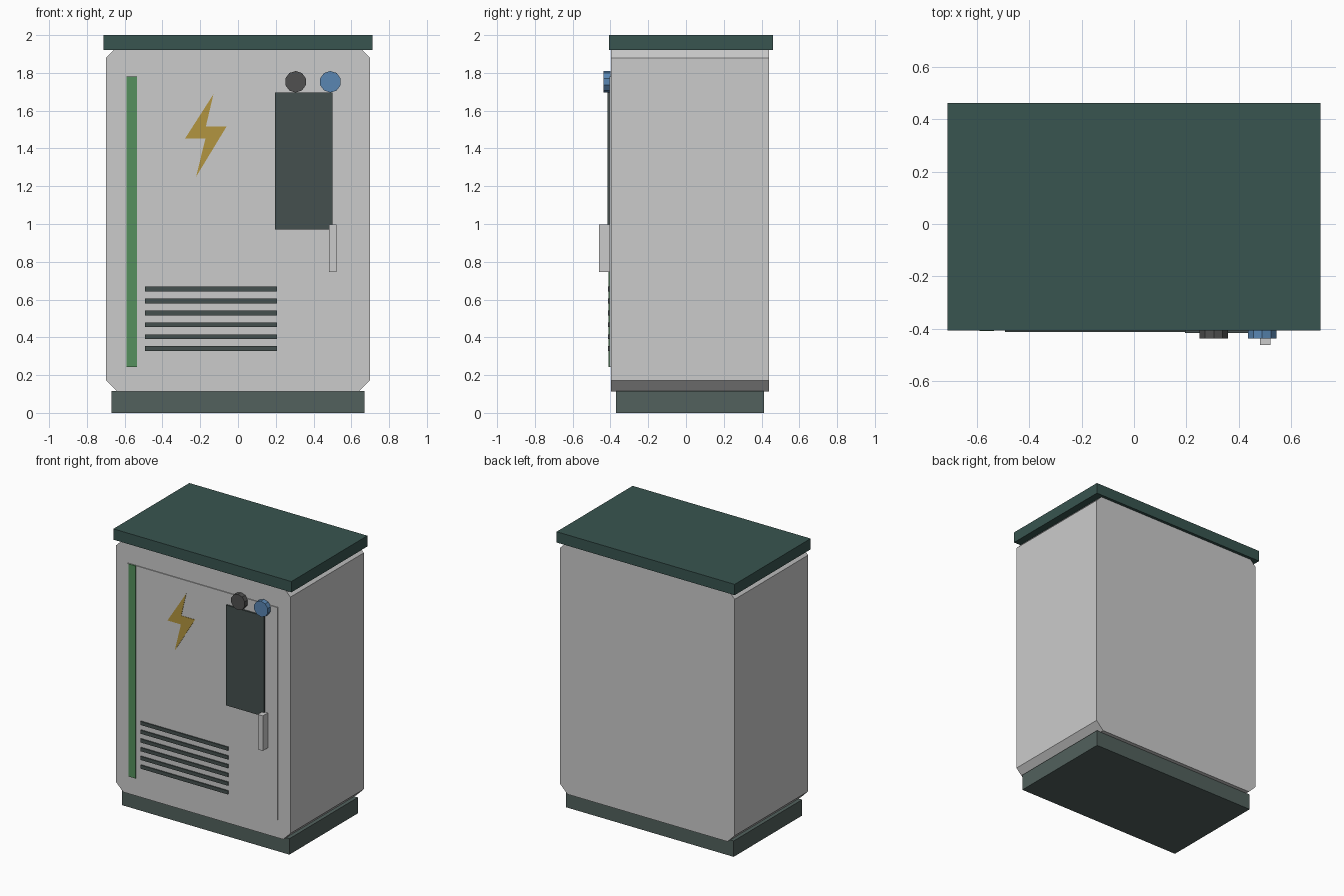
import bpy, bmesh, math

if "Cube" in bpy.data.objects:
    bpy.data.objects.remove(bpy.data.objects["Cube"])


def material(name, rgb):
    m = bpy.data.materials.new(name)
    m.diffuse_color = (*rgb, 1)
    m.use_nodes = True
    m.node_tree.nodes["Principled BSDF"].inputs["Base Color"].default_value = m.diffuse_color
    return m


GREEN = material("dark_green", (0.04, 0.09, 0.08))
SLATE = material("slate", (0.06, 0.08, 0.077))
PLINTH = material("plinth_grey", (0.085, 0.12, 0.11))
STRIPE = material("stripe_green", (0.09, 0.28, 0.11))
YELLOW = material("warning_yellow", (0.45, 0.3, 0.05))
BLUE = material("blue", (0.1, 0.24, 0.45))
CHARCOAL = material("charcoal", (0.08, 0.08, 0.08))


def extrude_profile(name, pts, y0, y1, mat=None):
    """Extrude an (x, z) outline from y0 (front) to y1 (back)."""
    bm = bmesh.new()
    face = bm.faces.new([bm.verts.new((x, y0, z)) for x, z in pts])
    ext = bmesh.ops.extrude_face_region(bm, geom=[face])["geom"]
    verts = [v for v in ext if isinstance(v, bmesh.types.BMVert)]
    bmesh.ops.translate(bm, verts=verts, vec=(0, y1 - y0, 0))
    bmesh.ops.recalc_face_normals(bm, faces=bm.faces)
    me = bpy.data.meshes.new(name)
    bm.to_mesh(me)
    bm.free()
    if mat:
        me.materials.append(mat)
    ob = bpy.data.objects.new(name, me)
    bpy.context.collection.objects.link(ob)
    return ob


def box(name, x0, x1, y0, y1, z0, z1, mat=None):
    return extrude_profile(name, [(x0, z0), (x1, z0), (x1, z1), (x0, z1)], y0, y1, mat)


# Plinth, chamfered cabinet body and lid
box("plinth", -0.67, 0.67, -0.37, 0.412, 0, 0.115, PLINTH)
c, w, lo, hi = 0.058, 0.698, 0.113, 1.938
extrude_profile("cabinet_body", [
    (-w + c, lo), (w - c, lo), (w, lo + c), (w, hi - c),
    (w - c, hi), (-w + c, hi), (-w, hi - c), (-w, lo + c)], -0.398, 0.44)
box("lid", -0.712, 0.712, -0.407, 0.461, 1.922, 2.0, GREEN)

# Door with coloured edge stripe
box("door", -0.602, 0.60, -0.404, -0.39, 0.243, 1.78)
box("door_stripe", -0.59, -0.535, -0.409, -0.40, 0.243, 1.78, STRIPE)

# Warning bolt
extrude_profile("warning_bolt", [
    (-0.13, 1.687), (-0.28, 1.453), (-0.172, 1.453),
    (-0.222, 1.25), (-0.06, 1.517), (-0.17, 1.517)], -0.4065, -0.40, YELLOW)

# Vent slats
for i in range(6):
    z = 0.34 + i * 0.0632
    box(f"vent_slat_{i + 1}", -0.492, 0.207, -0.412, -0.40, z - 0.013, z + 0.013, SLATE)

# Control panel and handle
box("control_panel", 0.195, 0.50, -0.416, -0.40, 0.97, 1.695, SLATE)
box("door_handle", 0.481, 0.521, -0.461, -0.40, 0.745, 0.998)

# Ten-sided indicator lamps
for name, x, mat in (("grey_lamp", 0.305, CHARCOAL), ("blue_lamp", 0.489, BLUE)):
    pts = [(x + 0.057 * math.sin(a), 1.753 + 0.057 * math.cos(a))
           for a in (math.tau * k / 10 for k in range(10))]
    extrude_profile(name, pts, -0.436, -0.40, mat)
